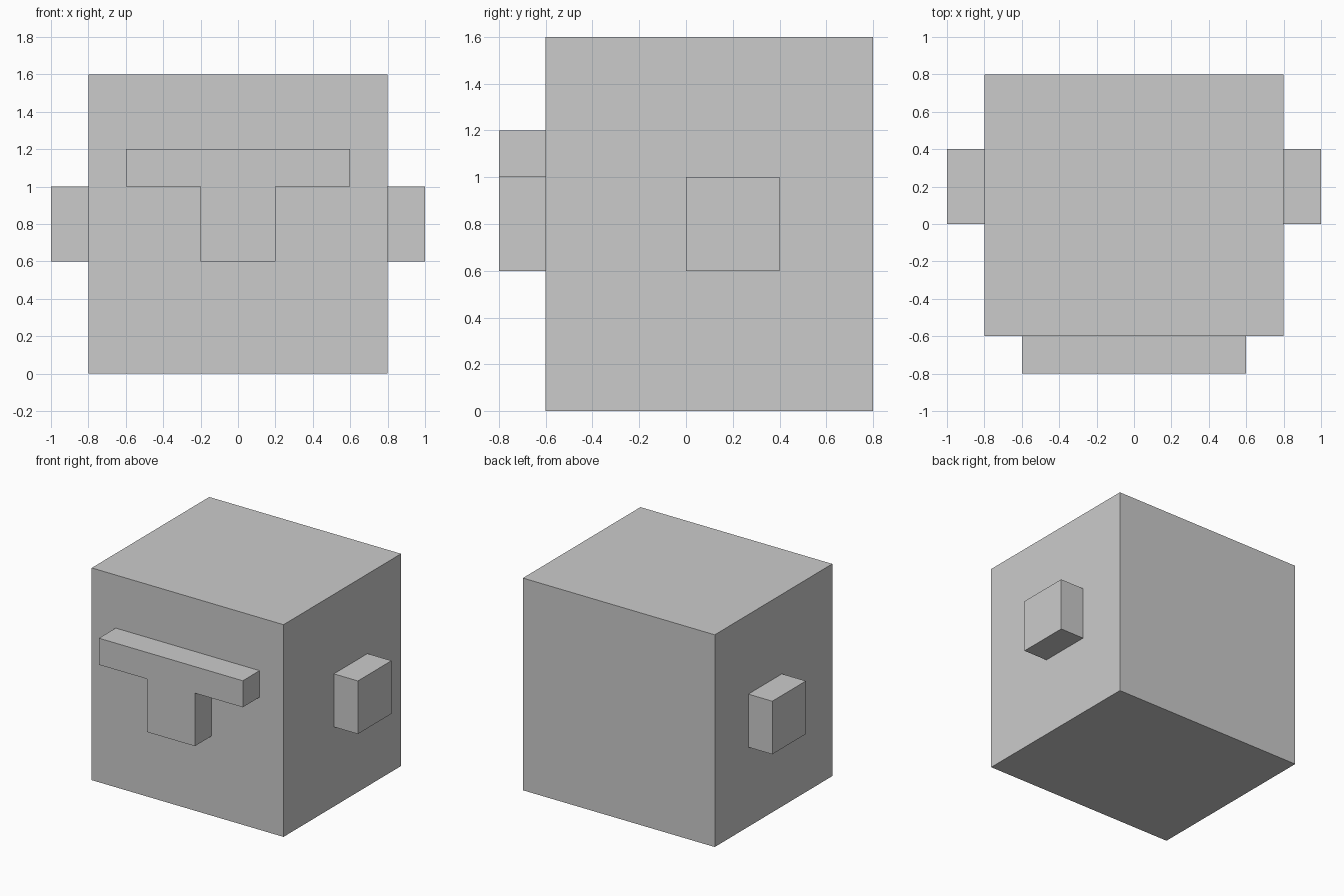
import bpy

if "Cube" in bpy.data.objects:
    bpy.data.objects.remove(bpy.data.objects["Cube"])


def box(name, x, y, z):
    """Add a box spanning the given (min, max) ranges."""
    centre = [(a + b) / 2 for a, b in (x, y, z)]
    bpy.ops.mesh.primitive_cube_add(size=1, location=centre)
    obj = bpy.context.object
    obj.name = obj.data.name = name
    obj.scale = [b - a for a, b in (x, y, z)]
    bpy.ops.object.transform_apply(location=True, rotation=False, scale=True)
    return obj


# Main block
box("head", (-0.8, 0.8), (-0.6, 0.8), (0, 1.6))

# Face: brow bar with the nose hanging flush below it
box("brow", (-0.6, 0.6), (-0.8, -0.6), (1.0, 1.2))
box("nose", (-0.2, 0.2), (-0.8, -0.6), (0.6, 1.0))

# Ears, mirrored across the centre
ears = box("ears", (0.8, 1.0), (0, 0.4), (0.6, 1.0))
mirror = ears.modifiers.new("mirror", "MIRROR")
mirror.use_mirror_merge = False
